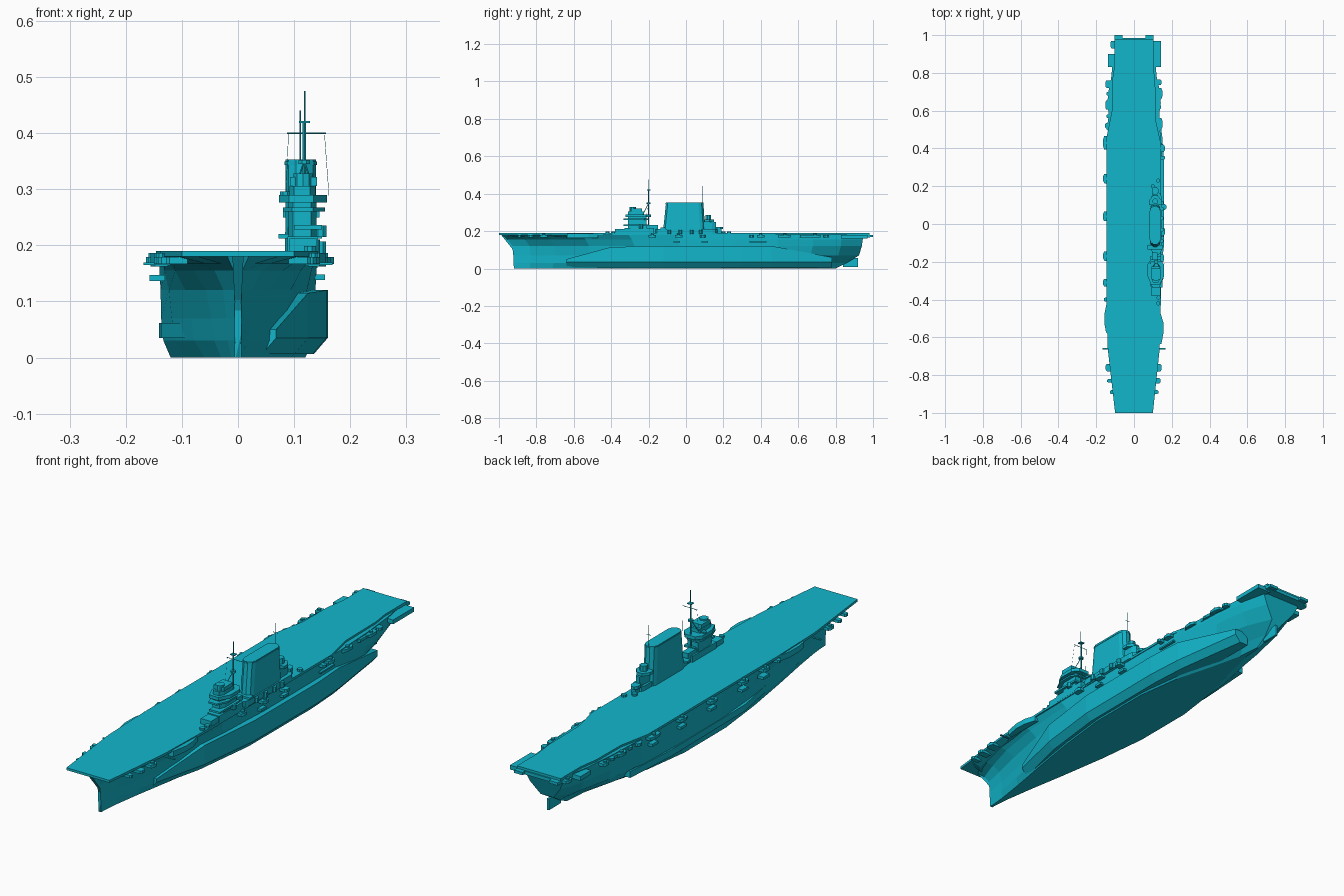
import bpy, bmesh, math
from mathutils import Vector

paint = bpy.data.materials.new("hull_paint")
paint.diffuse_color = (0.006, 0.47, 0.6, 1)


def finish(name, bm):
    bmesh.ops.recalc_face_normals(bm, faces=bm.faces)
    me = bpy.data.meshes.new(name)
    bm.to_mesh(me)
    bm.free()
    me.materials.append(paint)
    ob = bpy.data.objects.new(name, me)
    bpy.context.collection.objects.link(ob)
    return ob


def loft(name, rings):
    """Skin closed rings of equal point count and cap both ends."""
    bm = bmesh.new()
    vs = [[bm.verts.new(p) for p in r] for r in rings]
    n = len(rings[0])
    for a, b in zip(vs, vs[1:]):
        for i in range(n):
            j = (i + 1) % n
            bm.faces.new((a[i], a[j], b[j], b[i]))
    bm.faces.new(vs[0])
    bm.faces.new(vs[-1])
    return finish(name, bm)


def prism(name, pts, z0, z1, low=None):
    low = low or pts
    return loft(name, [[(x, y, z0) for x, y in low], [(x, y, z1) for x, y in pts]])


def box(name, x0, x1, y0, y1, z0, z1):
    return prism(name, [(x0, y0), (x1, y0), (x1, y1), (x0, y1)], z0, z1)


def ellipse(cx, cy, rx, ry, n=10):
    return [(cx + rx * math.cos(2 * math.pi * (i + .5) / n),
             cy + ry * math.sin(2 * math.pi * (i + .5) / n)) for i in range(n)]


def drum(name, cx, cy, r, z0, z1, n=10, ry=None):
    return prism(name, ellipse(cx, cy, r, ry or r, n), z0, z1)


def rod(name, a, b, r):
    a, b = Vector(a), Vector(b)
    d = (b - a).normalized()
    u = d.orthogonal().normalized()
    v = d.cross(u)
    offs = [(u * math.cos(k * math.pi / 3) + v * math.sin(k * math.pi / 3)) * r for k in range(6)]
    return loft(name, [[a + o for o in offs], [b + o for o in offs]])


# Hull: half widths at six heights, bow to stern
levels = (0, .03, .07, .12, .155, .182)
bow = (-.92, -.922, -.922, -.93, -.955, -.985)
stern = (.80, .86, .925, .94, .945, .95)
sections = [
    (0, .004, .005, .005, .006, .008, .02),
    (.05, .012, .018, .021, .026, .042, .085),
    (.12, .03, .042, .047, .057, .08, .118),
    (.22, .06, .078, .084, .094, .112, .135),
    (.35, .095, .113, .118, .123, .131, .139),
    (.48, .12, .133, .137, .138, .14, .14),
    (.64, .12, .133, .137, .138, .14, .14),
    (.76, .092, .12, .13, .135, .138, .139),
    (.86, .045, .083, .11, .124, .13, .13),
    (.94, .012, .036, .076, .106, .115, .115),
    (1, .004, .01, .03, .07, .088, .094),
]
rings = []
for t, *w in sections:
    side = [(w[i], bow[i] + (stern[i] - bow[i]) * t, levels[i]) for i in range(6)]
    rings.append(side + [(-x, y, z) for x, y, z in reversed(side)])
loft("hull", rings)
loft("stem", [[(-.006, -.92, 0), (.006, -.92, 0), (.006, -.85, 0), (-.006, -.85, 0)],
              [(-.006, -.925, .1), (.006, -.925, .1), (.006, -.85, .1), (-.006, -.85, .1)],
              [(-.01, -.99, .182), (.01, -.99, .182), (.01, -.85, .182), (-.01, -.85, .182)]])
box("rudder", -.005, .005, .84, .92, .008, .055)
box("rudder_post", -.004, .004, .86, .89, .05, .09)

# Starboard blister and narrow port strake
loft("starboard_blister", [
    [(.04, y, .006), (xo - .025, y, .006), (xo, y, .035), (xo, y, zt), (.04, y, zt)]
    for y, xo, zt in ((-.64, .068, .05), (-.4, .125, .115), (-.12, .158, .12),
                      (.3, .16, .12), (.46, .15, .12), (.78, .105, .06))])
loft("port_strake", [
    [(-.06, y, .035), (-xo, y, .035), (-xo, y, .062), (-.06, y, .062)]
    for y, xo in ((-.45, .09), (-.2, .137), (.3, .141), (.55, .125))])

# Flight deck and the edge bulges on both sides
deck = [(-.1, -1), (.1, -1), (.134, -.68), (.142, -.42), (.144, .42), (.115, .55),
        (.112, .76), (.102, .83), (.102, .98), (-.102, .98), (-.102, .85),
        (-.115, .76), (-.117, .6), (-.145, .46), (-.146, -.4), (-.139, -.66)]
prism("flight_deck", deck, .18, .19)
prism("starboard_bulge", [(.125, -.64), (.145, -.635), (.157, -.57), (.155, -.52), (.14, -.47), (.125, -.47)],
      .162, .186)
prism("port_bulge", [(-.125, -.59), (-.148, -.575), (-.156, -.53), (-.155, -.47), (-.145, -.42), (-.125, -.42)],
      .162, .186)

# Aft galleries and stern platforms
for s, tag in ((1, "starboard"), (-1, "port")):
    prism(tag + "_aft_gallery", [(s * .1, .46), (s * .145, .5), (s * .133, .58), (s * .142, .64),
                                 (s * .13, .74), (s * .105, .82)], .166, .178)
    box(tag + "_stern_gallery", s * .08, s * (.142 if s > 0 else .138), .83, .90 if s < 0 else .97, .16, .178)
    box(tag + "_stern_tab", s * .062, s * .102, .93, 1, .168, .18)
    box(tag + "_boom", s * .12, s * .168, -.664, -.656, .165, .169)
    # Forward catwalk below the deck overhang
    prism(tag + "_bow_gallery", [(s * .07, -.95), (s * .105, -.92), (s * .134, -.68), (s * .142, -.5), (s * .1, -.5)],
          .168, .18, [(s * .03, -.95), (s * .06, -.92), (s * .115, -.68), (s * .13, -.5), (s * .1, -.5)])
box("stern_beam", -.1, .1, .9, .985, .166, .18)

# Gun platforms: y centre, length, outer x
port_tabs = [(.95, .04, .125), (.74, .04, .152), (.69, .02, .146), (.63, .05, .152), (.57, .02, .146),
             (.52, .03, .154), (.43, .07, .164), (.24, .05, .163), (.04, .05, .164), (-.17, .05, .163),
             (-.31, .04, .164), (-.4, .02, .16), (-.76, .04, .15), (-.83, .02, .142), (-.89, .02, .128)]
star_tabs = [(.75, .03, .146), (.69, .06, .15), (.62, .03, .142), (.53, .06, .151), (.4, .04, .163),
             (.35, .02, .165), (.09, .03, .171), (-.04, .04, .165), (-.18, .04, .16),
             (-.76, .04, .146), (-.83, .03, .14), (-.89, .02, .13)]
for s, tag, tabs in ((-1, "port", port_tabs), (1, "starboard", star_tabs)):
    for k, (y, l, x) in enumerate(tabs):
        h = l / 2
        prism(f"{tag}_gun_platform_{k}", [(s * .09, y - h), (s * (x - .006), y - h), (s * x, y - h * .5),
              (s * x, y + h * .5), (s * (x - .006), y + h), (s * .09, y + h)], .167, .179)
        if l >= .04:
            drum(f"{tag}_gun_{k}", s * (x - .012), y, .008, .179, .186, 8)
# Lower sponsons
for k, y in enumerate((.43, .24, .04, -.17, -.31)):
    box(f"port_sponson_{k}", -.158, -.13, y - .02, y + .02, .136, .147)
for k, y in enumerate((.1, -.05)):
    box(f"starboard_sponson_{k}", .13, .155, y - .018, y + .018, .138, .148)
box("starboard_ledge", .12, .149, .34, .43, .14, .147)

# Funnel: long rounded casing, slightly tapered
def stadium(x0, x1, y0, y1):
    r, cx = (x1 - x0) / 2, (x0 + x1) / 2
    arc = [math.pi * i / 5 for i in range(6)]
    return ([(cx + r * math.cos(a), y1 - r + r * math.sin(a)) for a in arc] +
            [(cx - r * math.cos(a), y0 + r - r * math.sin(a)) for a in arc])

prism("funnel", stadium(.085, .139, -.108, .094), .19, .353, stadium(.084, .14, -.125, .105))
prism("funnel_cap_rim", stadium(.083, .141, -.11, .096), .343, .349)
prism("funnel_base", stadium(.092, .146, -.165, .17), .185, .21)
box("funnel_front_platform", .072, .15, -.135, -.11, .212, .22)
prism("aft_control_base", [(.098, .08), (.13, .08), (.13, .14), (.122, .16), (.105, .16)], .19, .25)
prism("aft_control_platform", [(.08, .1), (.145, .1), (.145, .125), (.125, .15), (.1, .15), (.08, .125)], .25, .262)
drum("aft_director", .113, .12, .016, .262, .285, 8)
drum("aft_gun_tub", .112, .175, .018, .21, .222, 8, .024)
box("aft_gun_stand", .102, .122, .13, .19, .19, .212)
for k, y in enumerate((-.09, -.03, .03, .08)):
    drum(f"funnel_side_gun_{k}", .148, y, .01, .185, .207, 8)

# Bridge island
box("bridge_forward_house", .092, .14, -.38, -.3, .185, .212)
box("bridge_base", .088, .143, -.33, -.17, .185, .216)
prism("bridge_tower", [(.098, -.31), (.13, -.31), (.14, -.285), (.14, -.21), (.09, -.21), (.09, -.285)], .21, .29)
wing = [(.096, -.335), (.134, -.335), (.155, -.29), (.155, -.225), (.136, -.2), (.094, -.2), (.08, -.225), (.08, -.29)]
prism("bridge_lower_wing", wing, .26, .267)
prism("bridge_upper_wing", [(.113 + (x - .115) * 1.15, y + .012) for x, y in wing], .276, .29)
box("bridge_walkway", .1, .15, -.335, -.2, .228, .236)
prism("pilot_house", [(.1, -.31), (.128, -.31), (.138, -.29), (.138, -.225), (.092, -.225), (.092, -.29)], .288, .306)
box("director_house", .093, .141, -.295, -.235, .306, .322)
drum("director_drum", .116, -.285, .018, .306, .328, 10)
drum("bridge_side_tub_0", .147, -.24, .012, .215, .235, 8)
drum("bridge_side_tub_1", .084, -.24, .01, .276, .296, 8)
box("bridge_aft_house", .095, .125, -.21, -.15, .19, .232)
for k, (x, y) in enumerate(((.128, -.42), (.128, .23), (.13, -.39), (.1, .2))):
    drum(f"deck_gun_tub_{k}", x, y, .011, .188, .199, 8)

# Masts with yards and stays
rod("fore_mast", (.118, -.2, .19), (.118, -.2, .42), .003)
rod("fore_topmast", (.119, -.2, .42), (.119, -.2, .475), .0012)
rod("fore_yard", (.087, -.2, .4), (.157, -.2, .4), .0012)
box("mast_lookout", .109, .128, -.208, -.19, .418, .422)
drum("mast_platform", .118, -.2, .011, .345, .352, 8)
for k, x in enumerate((.098, .138)):
    rod(f"mast_leg_{k}", (x, -.23, .29), (.118, -.2, .35), .0015)
rod("aft_mast", (.111, .09, .33), (.111, .09, .44), .0014)
rod("aft_yard", (.1, .09, .4), (.122, .09, .4), .001)
for k, x in enumerate((.09, .154)):
    rod(f"signal_line_{k}", (x, -.2, .4), (.113 + (x - .113) * 1.2, -.21, .288), .0004)
